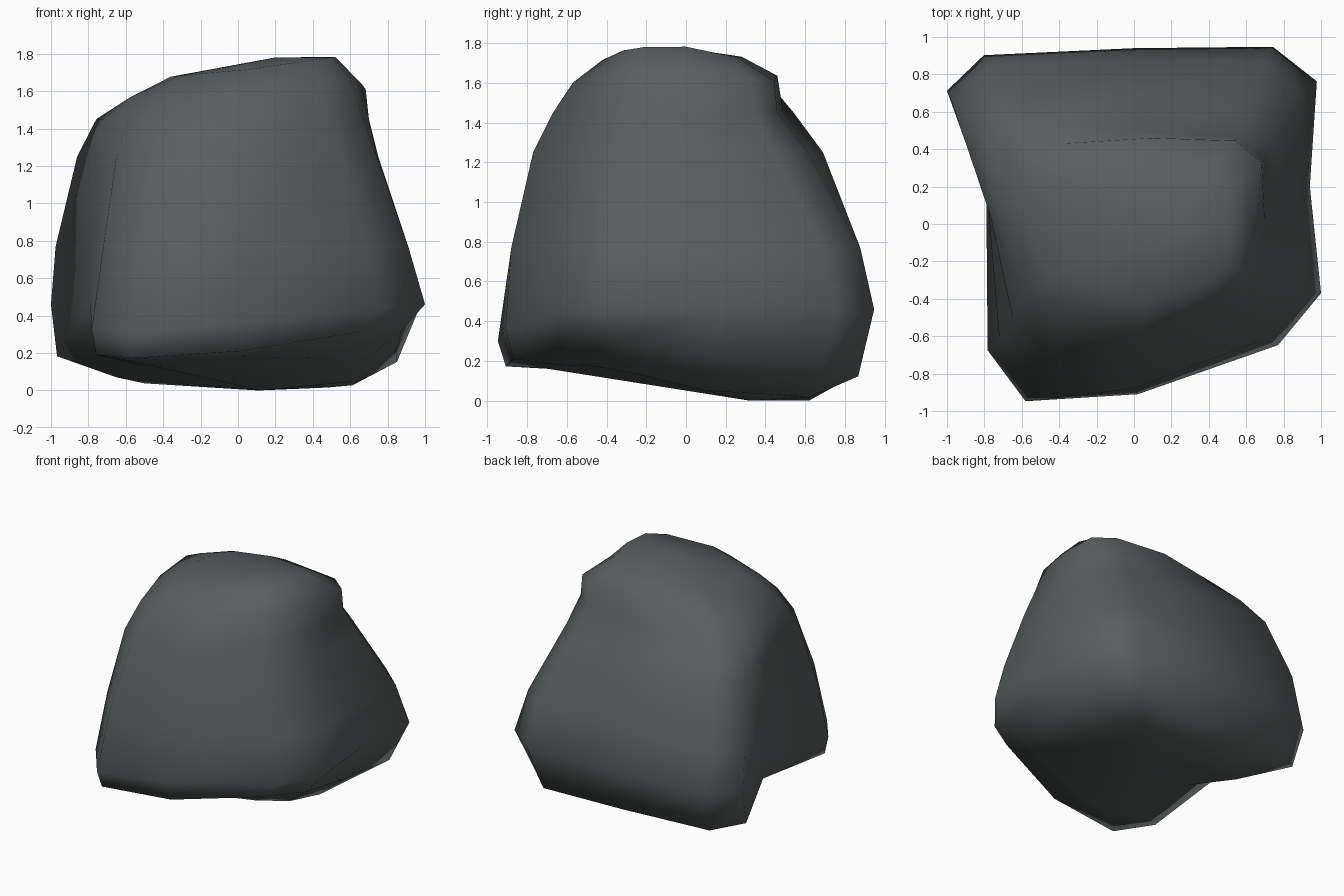
import bpy
import bmesh
from mathutils import Vector

default_cube = bpy.data.objects.get("Cube")
if default_cube:
    bpy.data.objects.remove(default_cube, do_unlink=True)

CORNER_CUT = .25

# Each ring: height, slope along x, then eight outline points in this order:
# front right corner, front, front left corner, left side,
# back left corner, back, back right corner, right side.
# A third number lifts that point above the ring.
underside = (0, 0,
             (-.57, -.75, .16), (0, -.65, .18), (.65, -.4, .17), (.65, .1, .05),
             (.6, .62, .02), (.1, .62), (-.7, .5, .05), (-.5, 0, .13))
foot = (.16, 0,
        (-.76, -.92), (.02, -.87, .05), (.88, -.56, .19), (.85, .1, .06),
        (.85, .89, -.03), (.05, .8, -.06), (-1.04, .8, -.01), (-.75, .1, .12))
widest = (.46, 0,
          (-.78, -.96, -.18), (.02, -.91, -.1), (1.02, -.56), (.94, .2),
          (.99, .95), (0, .94), (-1.07, .89), (-.79, .18))
waist = (.77, 0,
         (-.7, -.86), (0, -.88), (.92, -.53), (.88, .1),
         (.92, .88), (0, .87), (-1.04, .84), (-.78, .1))
shoulder = (1.25, 0,
            (-.61, -.68), (0, -.77), (.74, -.46), (.75, 0),
            (.74, .59), (0, .69), (-.89, .68), (-.77, .05))
ledge = (1.45, 0,
         (-.54, -.54), (0, -.67), (.66, -.42), (.7, 0),
         (.69, .45), (.1, .49), (-.77, .56), (-.72, .05))
brow = (1.6, .06,
        (-.44, -.43), (.02, -.57), (.6, -.38), (.66, 0),
        (.69, .44, -.04), (.1, .46, .03), (-.55, .42), (-.58, 0))
crown = (1.72, .12,
         (-.3, -.3), (.05, -.42, -.01), (.5, -.28), (.52, 0),
         (.5, .25, -.05), (.1, .28), (-.33, .28, -.01), (-.36, 0))


def ring_points(ring):
    """Place the outline in space and cut each of its corners."""
    height, slope, *outline = ring
    outline = [Vector((x, y, height + slope * x + sum(lift)))
               for x, y, *lift in outline]
    points = []
    for i in range(0, len(outline), 2):
        corner, side = outline[i], outline[i + 1]
        points += [corner.lerp(outline[i - 1], CORNER_CUT),
                   corner.lerp(side, CORNER_CUT), side]
    return points


def close_end(bm, loop, centre):
    """Fan a ring shut around a centre point."""
    hub = bm.verts.new(centre)
    for a, b in zip(loop, loop[1:] + loop[:1]):
        bm.faces.new((a, b, hub))


# Boulder skin lofted through the rings
bm = bmesh.new()
rings = (underside, foot, widest, waist, shoulder, ledge, brow, crown)
loops = [[bm.verts.new(p) for p in ring_points(r)] for r in rings]
for lower, upper in zip(loops, loops[1:]):
    for i in range(len(lower)):
        bm.faces.new((lower[i - 1], lower[i], upper[i], upper[i - 1]))
close_end(bm, loops[0], (.12, .32, 0))
close_end(bm, loops[-1], (.2, -.04, 1.78))
bmesh.ops.recalc_face_normals(bm, faces=bm.faces)

mesh = bpy.data.meshes.new("boulder")
bm.to_mesh(mesh)
bm.free()
mesh.shade_smooth()
boulder = bpy.data.objects.new("boulder", mesh)
bpy.context.collection.objects.link(boulder)

# Stone colour
stone = bpy.data.materials.new("dark grey stone")
stone.use_nodes = True
colour = (.1, .112, .114, 1)
stone.diffuse_color = colour
stone.node_tree.nodes["Principled BSDF"].inputs["Base Color"].default_value = colour
mesh.materials.append(stone)
